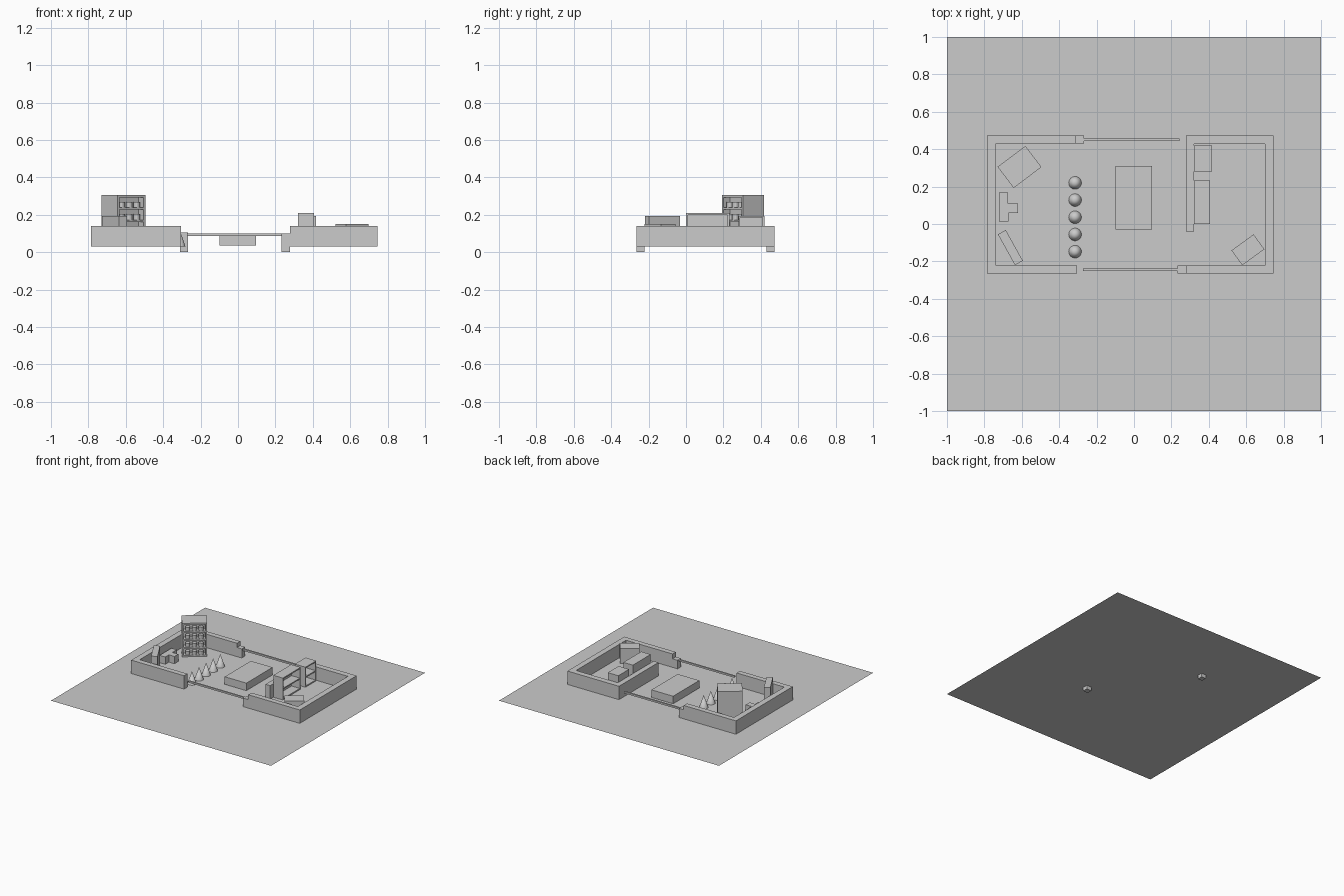
import bpy, bmesh, math
from mathutils import Matrix, Vector

if "Cube" in bpy.data.objects:
    bpy.data.objects.remove(bpy.data.objects["Cube"])

G = 0.03  # ground level


def finish(name, bm, loc=(0, 0, 0), rot=0):
    me = bpy.data.meshes.new(name)
    bm.normal_update()
    bm.to_mesh(me)
    bm.free()
    ob = bpy.data.objects.new(name, me)
    ob.location = loc
    ob.rotation_euler[2] = math.radians(rot)
    bpy.context.collection.objects.link(ob)
    return ob


def add_box(bm, x0, x1, y0, y1, z0, z1):
    m = Matrix.Translation(((x0 + x1) / 2, (y0 + y1) / 2, (z0 + z1) / 2))
    m = m @ Matrix.Diagonal((x1 - x0, y1 - y0, z1 - z0, 1))
    bmesh.ops.create_cube(bm, size=1, matrix=m)


def box(name, *dims, loc=(0, 0, 0), rot=0):
    bm = bmesh.new()
    add_box(bm, *dims)
    return finish(name, bm, loc, rot)


def prism(name, pts, z0, z1):
    bm = bmesh.new()
    f = bm.faces.new([bm.verts.new((x, y, z0)) for x, y in pts])
    ext = bmesh.ops.extrude_face_region(bm, geom=[f])["geom"]
    bmesh.ops.translate(bm, vec=Vector((0, 0, z1 - z0)),
                        verts=[v for v in ext if isinstance(v, bmesh.types.BMVert)])
    bmesh.ops.recalc_face_normals(bm, faces=bm.faces)
    return finish(name, bm)


def shelf_unit(name, width, depth, height, rows, recess, t, loc, rot):
    """Cabinet open on local -y, standing on the ground."""
    bm = bmesh.new()
    w, d = width / 2, depth / 2
    add_box(bm, -w, w, -d + recess, d, 0, height)
    for s in (-1, 1):
        a, b = sorted((s * w, s * (w - t)))
        add_box(bm, a, b, -d, -d + recess, 0, height)
    for i in range(rows + 1):
        z = i * (height - t) / rows
        add_box(bm, -w + t, w - t, -d, -d + recess, z, z + t)
    return finish(name, bm, loc, rot)


# ground sheet
bm = bmesh.new()
bmesh.ops.create_grid(bm, x_segments=1, y_segments=1, size=1,
                      matrix=Matrix.Translation((0, 0, G)))
finish("ground_sheet", bm)

# low walls of the two rooms
prism("left_wall", [(-.31, .473), (-.785, .473), (-.785, -.265), (-.305, -.265),
                    (-.305, -.222), (-.738, -.222), (-.738, .43), (-.31, .43)], G, .14)
prism("right_wall", [(.278, -.04), (.278, .473), (.747, .473), (.747, -.265),
                     (.278, -.265), (.278, -.222), (.70, -.222), (.70, .427),
                     (.321, .427), (.321, -.04)], G, .14)

# gate posts and barrier rails
box("back_post", -.31, -.267, .43, .473, 0, .105)
box("front_post", .232, .278, -.265, -.222, 0, .10)
box("back_rail", -.267, .243, .443, .457, .086, .10)
box("front_rail", -.273, .232, -.251, -.238, .086, .10)

# central platform
box("center_platform", -.1, .097, -.03, .31, .035, .097)

# row of cones
for i in range(5):
    bm = bmesh.new()
    bmesh.ops.create_cone(bm, cap_ends=True, segments=32, radius1=.034, radius2=0, depth=.1)
    ob = finish(f"cone_{i + 1}", bm, (-.315, .22 - i * .092, G + .05))
    bpy.context.view_layer.objects.active = ob
    ob.select_set(True)
    bpy.ops.object.shade_smooth_by_angle()
    ob.select_set(False)

# tall display cabinet with goods on each shelf
H, rows, t = .275, 4, .012
place = dict(loc=(-.612, .305, G), rot=37)
shelf_unit("display_cabinet", .186, .142, H, rows, .045, t, **place)
bm = bmesh.new()
for r in range(rows):
    z = r * (H - t) / rows + t
    for k in (-1, 0, 1):
        bmesh.ops.create_cone(bm, cap_ends=True, segments=12, radius1=.018, radius2=.018, depth=.03,
                              matrix=Matrix.Translation((k * .05, -.05, z + .015)))
finish("display_goods", bm, **place)

# left room furniture
prism("t_counter", [(-.722, .013), (-.67, .013), (-.67, .06), (-.62, .06), (-.62, .11),
                    (-.674, .11), (-.674, .168), (-.722, .168)], G, .09)
box("slanted_cabinet", -.094, .094, -.024, .024, 0, .165, loc=(-.661, -.126, G), rot=-61)

# right room furniture
shelf_unit("long_shelf", .232, .086, .18, 2, .075, .01, (.364, .116, G), 90)
shelf_unit("short_shelf", .14, .096, .165, 2, .085, .01, (.369, .35, G), 90)
box("corner_chest", -.073, .073, -.049, .049, 0, .12, loc=(.609, -.138, G), rot=36)
